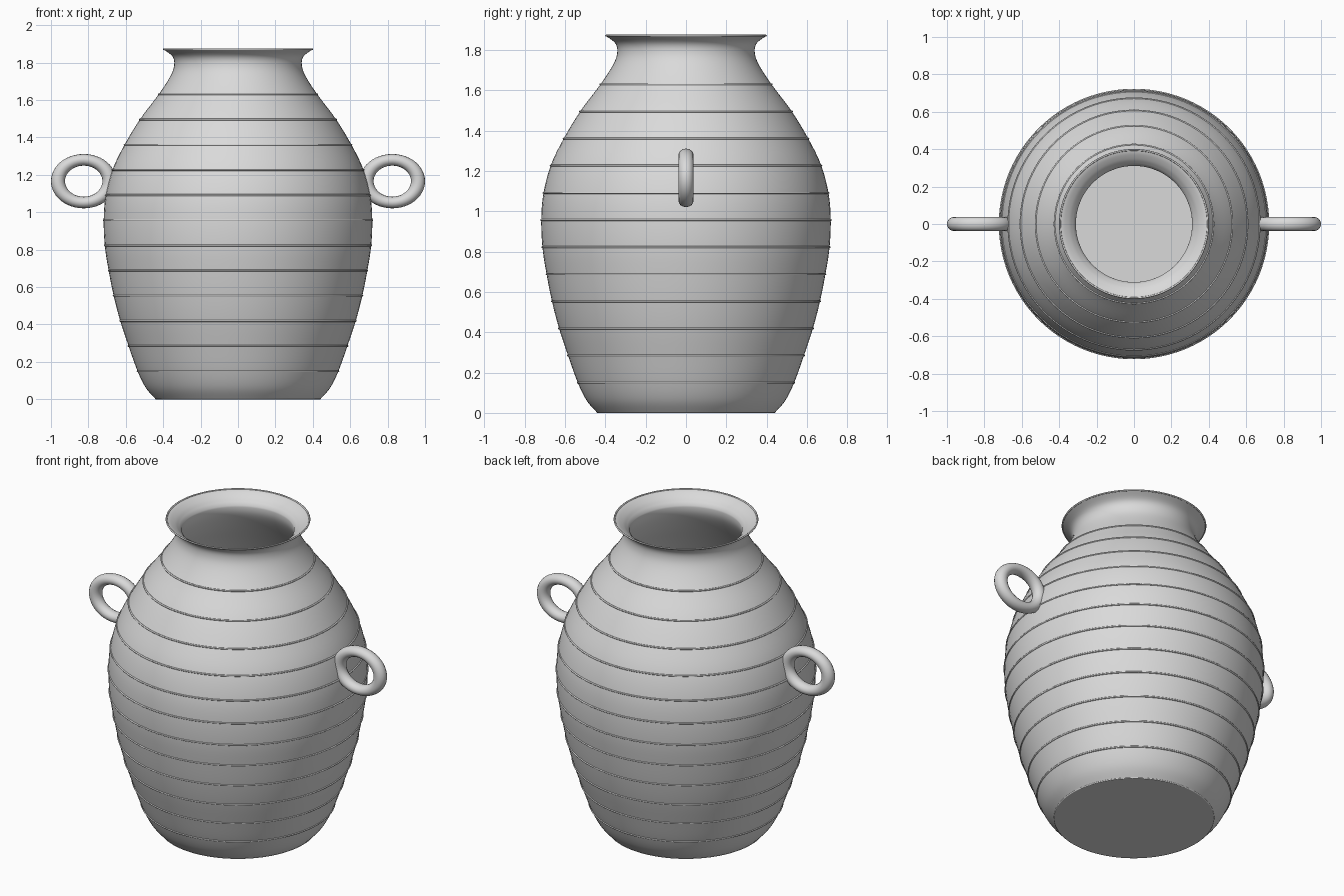
import bpy, bmesh, math
from mathutils import Matrix

cube = bpy.data.objects.get("Cube")
if cube:
    bpy.data.objects.remove(cube)

# One pale clay colour for the whole jar
colour = (0.7, 0.7, 0.7, 1)
clay = bpy.data.materials.new("pale clay")
clay.use_nodes = True
clay.diffuse_color = colour
clay.node_tree.nodes["Principled BSDF"].inputs["Base Color"].default_value = colour


def finish(name, bm, angle):
    """Turn the bmesh into a smooth-shaded clay object."""
    bmesh.ops.recalc_face_normals(bm, faces=bm.faces)
    mesh = bpy.data.meshes.new(name)
    bm.to_mesh(mesh)
    bm.free()
    obj = bpy.data.objects.new(name, mesh)
    bpy.context.collection.objects.link(obj)
    mesh.materials.append(clay)
    bpy.ops.object.select_all(action="DESELECT")
    obj.select_set(True)
    bpy.context.view_layer.objects.active = obj
    bpy.ops.object.shade_smooth_by_angle(angle=math.radians(angle))


def lathe(name, profile, steps=96):
    """Spin a (radius, height) profile round the z axis."""
    bm = bmesh.new()
    verts = [bm.verts.new((r, 0, z)) for r, z in profile]
    edges = [bm.edges.new(pair) for pair in zip(verts, verts[1:])]
    bmesh.ops.spin(bm, geom=verts + edges, axis=(0, 0, 1), cent=(0, 0, 0),
                   angle=math.tau, steps=steps)
    bmesh.ops.remove_doubles(bm, verts=bm.verts, dist=1e-4)
    finish(name, bm, 40)


def smooth_path(points, cuts=5):
    """Catmull-Rom curve through the points."""
    pts = [points[0]] + points + [points[-1]]
    path = []
    for a, b, c, d in zip(pts, pts[1:], pts[2:], pts[3:]):
        for i in range(cuts):
            t = i / cuts
            path.append(tuple(
                q + t / 2 * (r - p + t * (2 * p - 5 * q + 4 * r - s + t * (3 * (q - r) + s - p)))
                for p, q, r, s in zip(a, b, c, d)))
    return path + [points[-1]]


def torus(name, major, minor, matrix, around=48, tube=16):
    bm = bmesh.new()
    circle = bmesh.ops.create_circle(bm, segments=tube, radius=minor,
                                     matrix=Matrix.Translation((major, 0, 0))
                                     @ Matrix.Rotation(math.pi / 2, 4, "X"))["verts"]
    bmesh.ops.spin(bm, geom=circle + bm.edges[:], axis=(0, 0, 1), cent=(0, 0, 0),
                   angle=math.tau, steps=around)
    bmesh.ops.remove_doubles(bm, verts=bm.verts, dist=1e-5)
    bmesh.ops.transform(bm, matrix=matrix, verts=bm.verts)
    finish(name, bm, 80)


def band(name, radius, height, thickness=0.005):
    torus(name, radius, thickness, Matrix.Translation((0, 0, height)), 96, 8)


# Hollow jar body: outer wall, flared lip, then inner wall down to the floor
outer = smooth_path([(0.44, 0), (0.492, 0.06), (0.537, 0.15), (0.587, 0.29), (0.63, 0.42),
                     (0.664, 0.55), (0.692, 0.69), (0.712, 0.82), (0.718, 0.96), (0.707, 1.09),
                     (0.67, 1.23), (0.607, 1.36), (0.522, 1.5), (0.424, 1.63), (0.36, 1.73),
                     (0.341, 1.79), (0.352, 1.835), (0.4, 1.871)])
lip = smooth_path([(0.398, 1.873), (0.375, 1.865), (0.345, 1.846), (0.325, 1.826)])
wall = 0.03
inner = [(r - wall, z) for r, z in reversed(outer) if wall < z < 1.815]
lathe("jar_body", [(0, 0)] + outer + lip + inner + [(0, wall)])


def radius_at(height):
    for (r0, z0), (r1, z1) in zip(outer, outer[1:]):
        if z0 <= height <= z1:
            return r0 + (r1 - r0) * (height - z0) / (z1 - z0)


# Thin raised bands round the body, with a bead at the foot and the rim
for i in range(12):
    z = 0.15 + i * 0.1345
    band(f"band_{i + 1}", radius_at(z), z)
band("foot_bead", 0.44, 0.005)
band("rim_bead", 0.396, 1.871)

# Oval ring handles on both sides
for side, x in (("left", 0.825), ("right", -0.825)):
    place = (Matrix.Translation((x, 0, 1.166)) @ Matrix.Diagonal((1, 1, 0.83, 1))
             @ Matrix.Rotation(math.pi / 2, 4, "X"))
    torus(f"{side}_handle", 0.1375, 0.0375, place)
